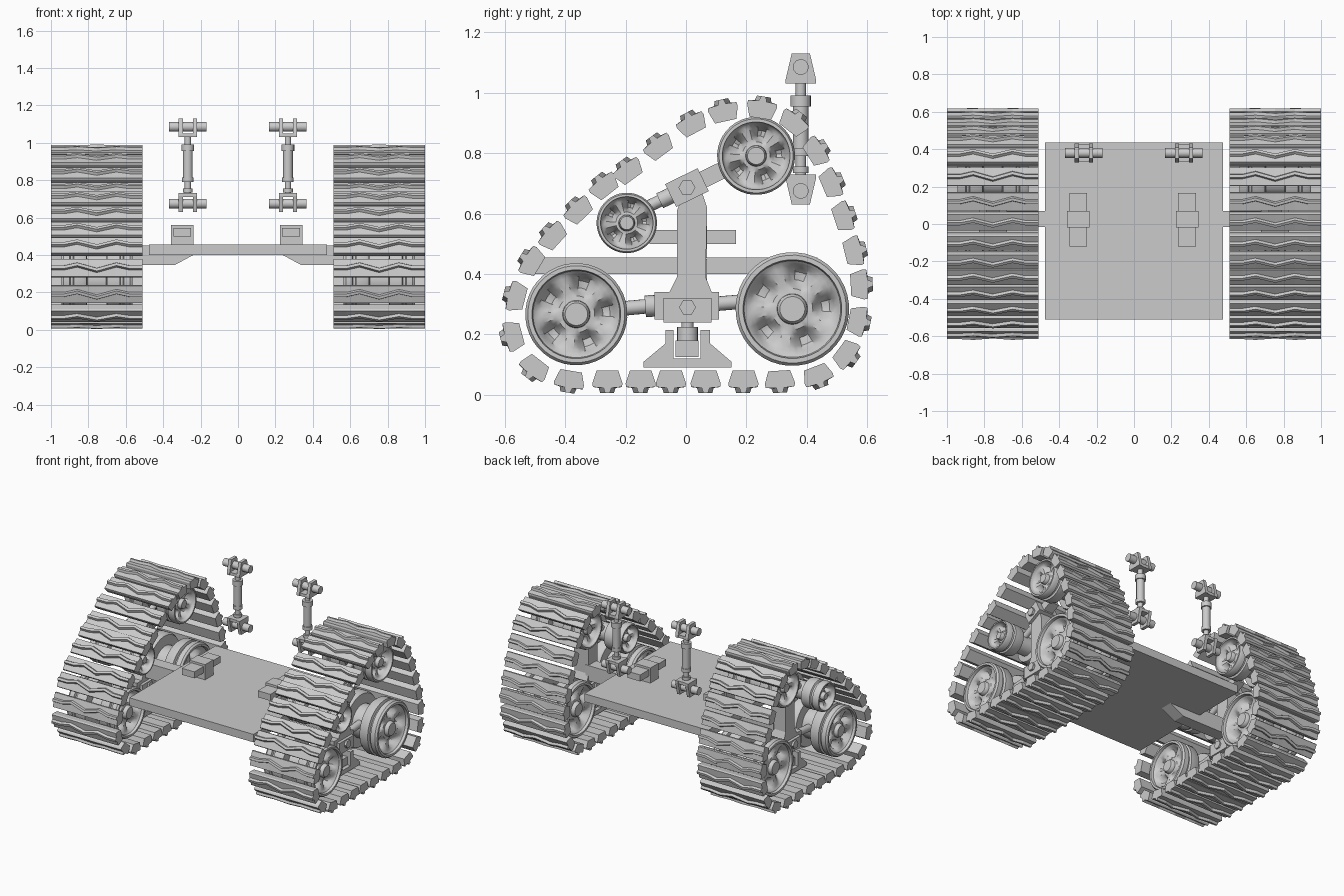
import bpy, bmesh
from math import sin, cos, pi, radians, hypot
from mathutils import Vector

if "Cube" in bpy.data.objects:
    bpy.data.objects.remove(bpy.data.objects["Cube"])


def finish(name, bm, mirror=False, smooth=False):
    bmesh.ops.remove_doubles(bm, verts=bm.verts, dist=1e-5)
    bmesh.ops.recalc_face_normals(bm, faces=bm.faces)
    me = bpy.data.meshes.new(name)
    bm.to_mesh(me)
    bm.free()
    ob = bpy.data.objects.new(name, me)
    bpy.context.collection.objects.link(ob)
    if mirror:
        ob.modifiers.new("mirror", 'MIRROR').use_mirror_merge = False
    if smooth:
        bpy.ops.object.select_all(action='DESELECT')
        ob.select_set(True)
        bpy.context.view_layer.objects.active = ob
        bpy.ops.object.shade_smooth_by_angle(angle=radians(35))
    return ob


def loft(bm, rings):
    """Skin a list of closed rings and cap both ends."""
    vs = [[bm.verts.new(p) for p in r] for r in rings]
    n = len(vs[0])
    for a, b in zip(vs, vs[1:]):
        for i in range(n):
            j = (i + 1) % n
            bm.faces.new((a[i], a[j], b[j], b[i]))
    bm.faces.new(vs[0])
    bm.faces.new(vs[-1])


def prism(name, axis, pts, a, b, mirror=True):
    """Extrude a profile along x (points are y,z) or y (points are x,z)."""
    bm = bmesh.new()
    put = (lambda p, t: (t, p[0], p[1])) if axis == 'x' else (lambda p, t: (p[0], t, p[1]))
    loft(bm, [[put(p, t) for p in pts] for t in (a, b)])
    return finish(name, bm, mirror)


def box(name, x, y, z, mirror=True):
    pts = [(y[0], z[0]), (y[1], z[0]), (y[1], z[1]), (y[0], z[1])]
    return prism(name, 'x', pts, x[0], x[1], mirror)


def cyl(name, p0, p1, r, segs=16, mirror=True):
    p0, p1 = Vector(p0), Vector(p1)
    q = (p1 - p0).to_track_quat('Z', 'Y')
    bm = bmesh.new()
    ring = [q @ Vector((r * cos(2 * pi * i / segs), r * sin(2 * pi * i / segs), 0)) for i in range(segs)]
    loft(bm, [[c + v for v in ring] for c in (p0, p1)])
    return finish(name, bm, mirror, segs > 8)


def tilted(c, hl, hh, ang):
    ca, sa = cos(ang), sin(ang)
    return [(c[0] + u * ca - v * sa, c[1] + u * sa + v * ca)
            for u, v in ((-hl, -hh), (hl, -hh), (hl, hh), (-hl, hh))]


# Track: separate pads with a thin zigzag lug, placed round the loop
loop = [(.25, .945), (.125, .935), (.02, .895), (-.09, .82), (-.19, .74), (-.27, .69), (-.355, .61),
        (-.44, .525), (-.51, .44), (-.562, .325), (-.572, .195), (-.50, .09), (-.385, .05), (-.26, .05),
        (-.15, .05), (-.05, .05), (.065, .05), (.19, .05), (.31, .05), (.435, .065), (.53, .135),
        (.568, .245), (.575, .365), (.555, .475), (.52, .59), (.48, .70), (.43, .805), (.355, .90)]
pad = [(-.036, -.03), (.036, -.03), (.05, .012), (.048, .024), (.013, .027), (.008, .043),
       (-.008, .043), (-.013, .027), (-.048, .024), (-.05, .012)]
zig = [(.51, 0), (.58, 0), (.65, -.016), (.755, .014), (.86, -.016), (.93, 0), (1.0, 0)]
bm = bmesh.new()
for i, (cy, cz) in enumerate(loop):
    a, b = loop[i - 1], loop[(i + 1) % len(loop)]
    d = hypot(b[0] - a[0], b[1] - a[1])
    ty, tz = (b[0] - a[0]) / d, (b[1] - a[1]) / d
    rings = []
    for x, off in zig:
        ring = []
        for k, (t, n) in enumerate(pad):
            t += off if 4 <= k <= 7 else 0
            ring.append((x, cy + t * ty + n * tz, cz + t * tz - n * ty))
        rings.append(ring)
    loft(bm, rings)
finish("track_pads", bm, True)

# Wheels: double drums with five rounded pockets between broad spokes
H, MID, SEG = .19, .755, 40
pocket = (0, 0, .35, .9, 1, .9, .35, 0)
half = [(0, .01, 0), (.22, .01, 0), (.26, .02, 0), (.27, .035, 0), (.36, .037, 0), (.44, .036, .6),
        (.52, .034, 1), (.66, .03, 1), (.74, .027, .7), (.81, .024, 0), (.85, .018, 0), (.87, 0, 0),
        (.95, 0, 0), (1, .012, 0), (1, .045, 0), (.9, .05, 0), (.9, .062, 0), (1, .067, 0),
        (1, .12, 0), (.95, .135, 0), (.6, .14, 0)]
prof = [(r, H - d, -p * .045) for r, d, p in half]
prof += [(r, -x, -p) for r, x, p in reversed(prof)]
wheels = {"front_road_wheel": (-.363, .267, .169), "rear_road_wheel": (.352, .284, .188),
          "front_upper_wheel": (-.196, .569, .10), "rear_upper_wheel": (.232, .791, .129)}
for name, (wy, wz, R) in wheels.items():
    bm = bmesh.new()
    rings = []
    for r, x, p in prof[1:-1]:
        ring = []
        for i in range(SEG):
            an = 2 * pi * i / SEG - radians(31)
            ring.append((MID + x + p * pocket[i % 8], wy + r * R * cos(an), wz + r * R * sin(an)))
        rings.append(ring)
    loft(bm, rings)
    finish(name, bm, True, True)

# Lower suspension arm and housing
cyl("lower_arm_front", (MID, -.32, .275), (MID, -.06, .30), .024)
cyl("lower_arm_rear", (MID, .06, .298), (MID, .32, .32), .024)
cyl("lower_arm_collar", (MID, -.135, .293), (MID, -.09, .296), .036)
box("lower_housing", (.70, .81), (-.105, .11), (.25, .34))
box("lower_housing_block", (.68, .83), (-.075, .085), (.24, .32))
cyl("lower_bolt", (.67, .005, .29), (.845, .005, .29), .028, 6)

# Post joining the two arms
prism("suspension_post", 'x', [(-.055, .34), (-.03, .39), (-.03, .61), (-.01, .66), (.05, .68), (.07, .62),
                               (.065, .39), (.085, .34)], .70, .81)

# Upper suspension arm
ang = radians(26)
up = lambda s: (MID, .003 + s * cos(ang), .686 + s * sin(ang))
cyl("upper_arm", up(-.2), up(.23), .02)
cyl("upper_arm_front_collar", up(-.10), up(-.05), .027)
prism("upper_arm_sleeve", 'x', tilted((.07, .719), .055, .028, ang), .72, .79)
prism("upper_housing", 'x', tilted((.003, .686), .06, .042, ang), .68, .83)
cyl("upper_bolt", (.67, .003, .686), (.845, .003, .686), .028, 6)

# Guide shoe under the lower housing
cyl("shoe_piston", (MID, .005, .16), (MID, .005, .25), .02)
cyl("shoe_collar", (MID, .005, .18), (MID, .005, .225), .035)
foot = [(-.14, .09), (.15, .09), (.15, .11), (.08, .17), (.08, .215), (.048, .215), (.048, .12),
        (-.042, .12), (-.042, .215), (-.068, .215), (-.068, .17), (-.14, .11)]
prism("guide_shoe", 'x', foot, .68, .83)
box("shoe_block", (.70, .81), (-.035, .042), (.125, .18))

# Chassis plate and side brackets
box("chassis_plate", (-.475, .475), (-.51, .435), (.40, .455), False)
prism("side_bracket", 'y', [(.22, .41), (.34, .345), (.72, .345), (.72, .45), (.46, .45), (.46, .41)], -.015, .07)

# Sliding bars in holders, and upright rods with forked ends
for side, bx, rx in (("left", -.298, -.268), ("right", .284, .267)):
    box(side + "_bar", (bx - .048, bx + .048), (-.12, .165), (.50, .545), False)
    box(side + "_bar_holder", (bx - .06, bx + .06), (-.02, .07), (.455, .56), False)
    y = .38
    rod = [("rod_thin", .72, 1.05, .017), ("rod_body", .80, .97, .026), ("rod_top_collar", .955, .99, .034),
           ("rod_low_collar", .79, .815, .031), ("rod_foot_collar", .735, .755, .026)]
    for nm, z0, z1, r in rod:
        cyl(f"{side}_{nm}", (rx, y, z0), (rx, y, z1), r, 16, False)
    for end, s in (("upper", 1), ("lower", -1)):
        zz = lambda h: .88 + s * h
        box(f"{side}_{end}_fork_base", (rx - .045, rx + .045), (y - .045, y + .045),
            sorted((zz(.15), zz(.17))), False)
        ear = [(y - .05, zz(.15)), (y + .05, zz(.15)), (y + .05, zz(.165)), (y + .03, zz(.25)),
               (y - .03, zz(.25)), (y - .05, zz(.165))]
        for k, ex in enumerate((-.038, .038)):
            prism(f"{side}_{end}_fork_ear_{k}", 'x', ear, rx + ex - .011, rx + ex + .011, False)
        cyl(f"{side}_{end}_pin", (rx - .10, y, zz(.205)), (rx + .10, y, zz(.205)), .026, 14, False)
